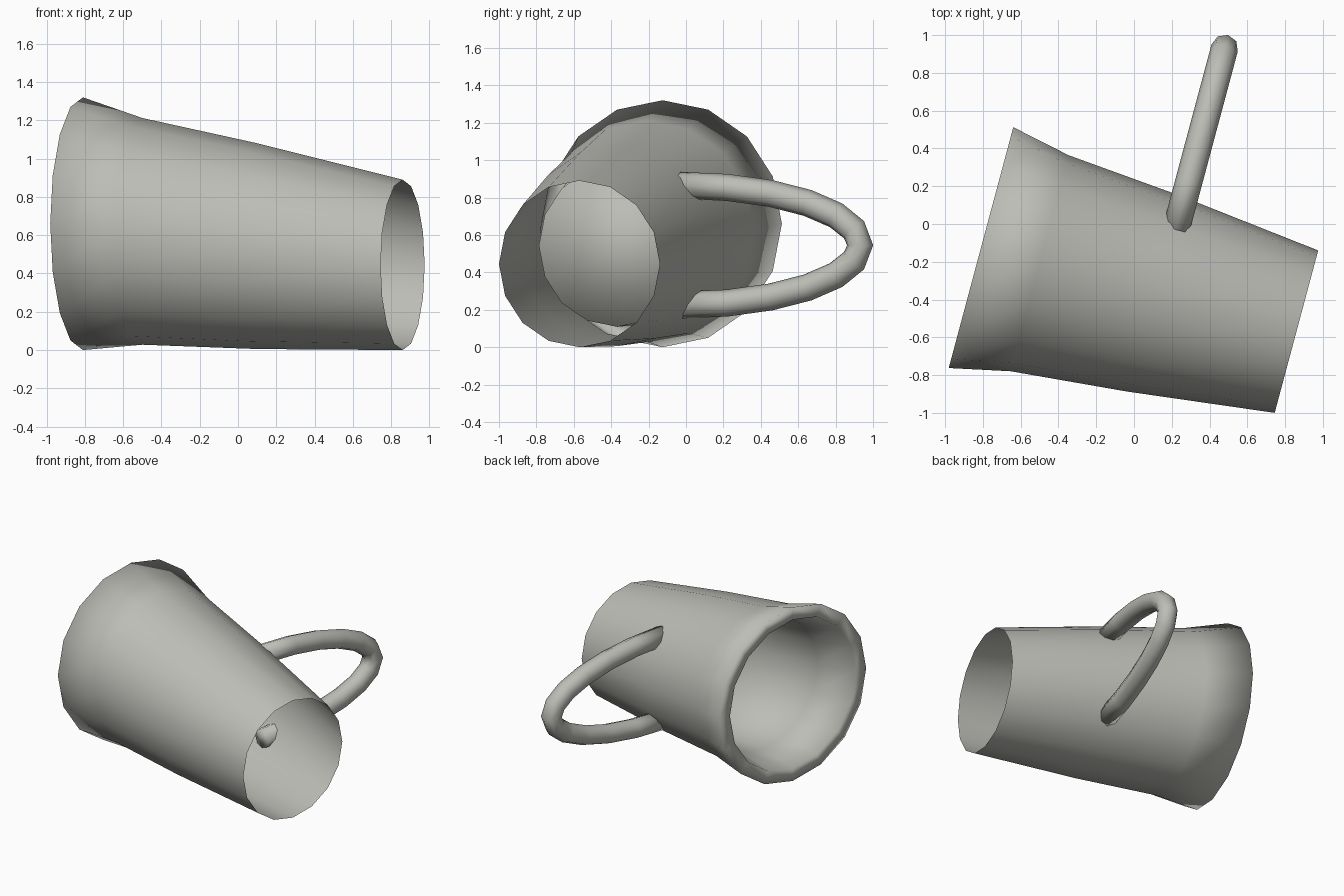
import bpy
import bmesh
from math import sin, cos, pi, radians
from mathutils import Vector

cube = bpy.data.objects.get("Cube")
if cube:
    bpy.data.objects.remove(cube, do_unlink=True)

COLOUR = (0.51, 0.51, 0.475, 1)
clay = bpy.data.materials.new("warm_grey")
clay.use_nodes = True
clay.diffuse_color = COLOUR
clay.node_tree.nodes["Principled BSDF"].inputs["Base Color"].default_value = COLOUR

TURN = radians(15)
ACROSS = Vector((sin(TURN), cos(TURN), 0))   # sideways, towards the handle
ALONG = Vector((cos(TURN), -sin(TURN), 0))   # from the rim to the foot
UP = Vector((0, 0, 1))


def ring(centre, u, v, radius, sides):
    steps = [2 * pi * i / sides for i in range(sides)]
    return [centre + radius * (u * cos(a) + v * sin(a)) for a in steps]


def loft(name, rings, cap_start=False, cap_end=False):
    """Skin a row of rings into one smooth object."""
    bm = bmesh.new()
    loops = [[bm.verts.new(p) for p in r] for r in rings]
    n = len(loops[0])
    for a, b in zip(loops, loops[1:]):
        for i in range(n):
            j = (i + 1) % n
            bm.faces.new((a[i], a[j], b[j], b[i]))
    if cap_start:
        bm.faces.new(loops[0][::-1])
    if cap_end:
        bm.faces.new(loops[-1])
    bmesh.ops.recalc_face_normals(bm, faces=bm.faces)
    for f in bm.faces:
        f.smooth = True
    mesh = bpy.data.meshes.new(name)
    bm.to_mesh(mesh)
    bm.free()
    mesh.materials.append(clay)
    obj = bpy.data.objects.new(name, mesh)
    bpy.context.collection.objects.link(obj)
    return obj


# Cup lying on its side: open foot, outer wall, flared rim, inner liner and floor
rim_centre = Vector((-0.81, -0.125, 0.66))
foot_centre = Vector((0.86, -0.57, 0.445))
profile = [(1, 0.445), (0.545, 0.5375), (0.186, 0.592), (0, 0.66),
           (0, 0.565), (0.186, 0.495), (0.545, 0.434)]
loft("cup_body",
     [ring(rim_centre.lerp(foot_centre, t), ACROSS, UP, r, 16) for t, r in profile],
     cap_end=True)

# Handle: half-ellipse tube whose ends sink into the wall
root = Vector((0.222, -0.03, 0.545))
REACH, RISE, SEGMENTS = 0.995, 0.32, 12
tube = []
for i in range(SEGMENTS + 1):
    a = pi * (i / SEGMENTS - 0.5)
    centre = root + ACROSS * REACH * cos(a) + UP * RISE * sin(a)
    tangent = (-ACROSS * REACH * sin(a) + UP * RISE * cos(a)).normalized()
    tube.append(ring(centre, ALONG, tangent.cross(ALONG), 0.072, 8))
loft("handle", tube, cap_start=True, cap_end=True)
